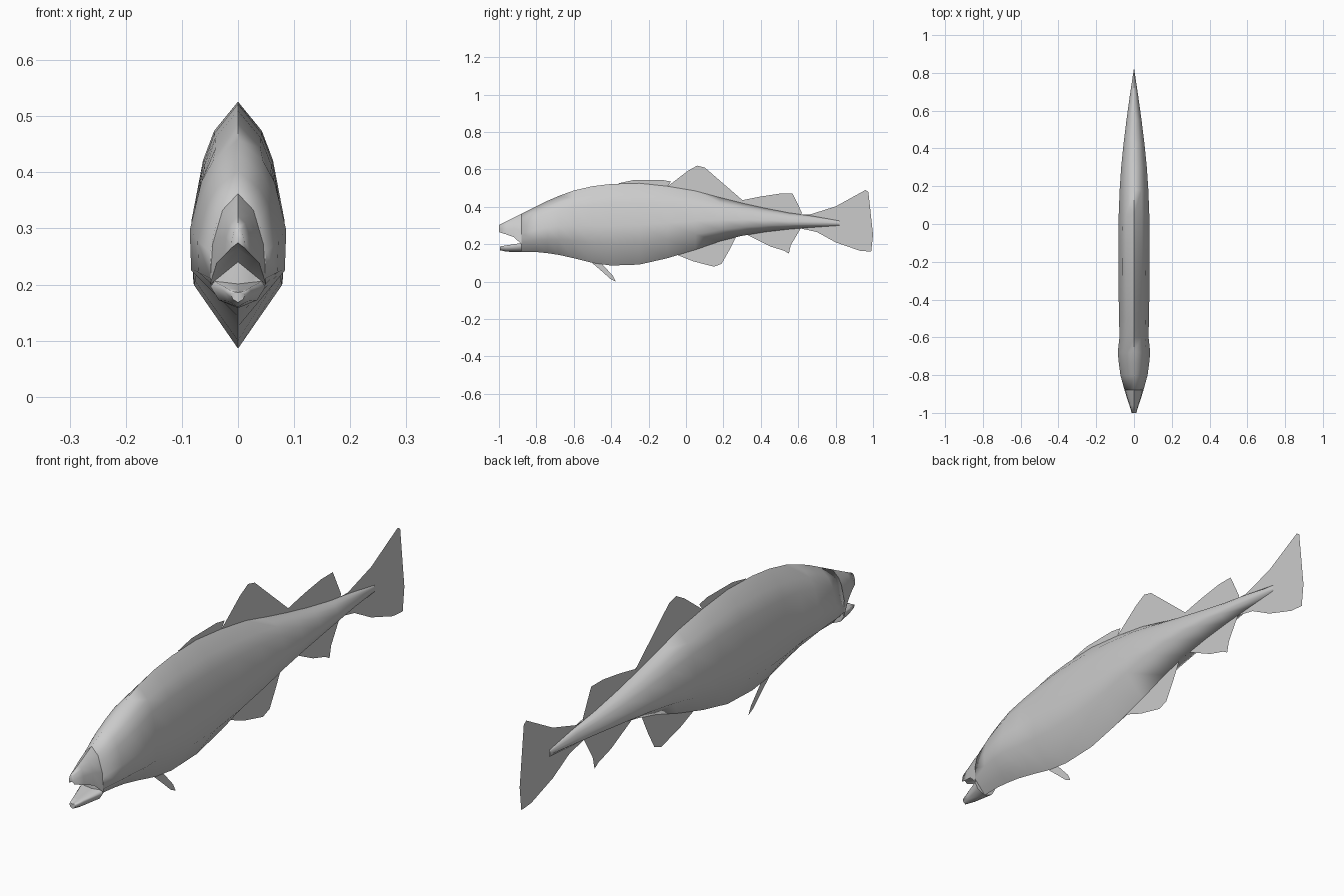
import bpy, bmesh, math

grey = bpy.data.materials.new("fish grey")
grey.diffuse_color = (0.6, 0.6, 0.6, 1)


def finish(bm, name, angle=60):
    bmesh.ops.recalc_face_normals(bm, faces=bm.faces)
    me = bpy.data.meshes.new(name)
    bm.to_mesh(me)
    bm.free()
    me.materials.append(grey)
    ob = bpy.data.objects.new(name, me)
    bpy.context.collection.objects.link(ob)
    bpy.ops.object.select_all(action='DESELECT')
    ob.select_set(True)
    bpy.context.view_layer.objects.active = ob
    bpy.ops.object.shade_smooth_by_angle(angle=math.radians(angle))


def loft(name, sections, half, angle=75):
    """Skin mirrored rings. sections: y, bottom, top, half width.
    half: (width fraction, height fraction) from top to bottom."""
    bm = bmesh.new()
    ring = half + [(-x, z) for x, z in half[-2:0:-1]]
    rings = [[bm.verts.new((x * w, y, b + z * (t - b))) for x, z in ring]
             for y, b, t, w in sections]
    n = len(ring)
    for r, s in zip(rings, rings[1:]):
        for i in range(n):
            bm.faces.new((r[i], r[(i + 1) % n], s[(i + 1) % n], s[i]))
    bm.faces.new(rings[0])
    bm.faces.new(rings[-1])
    finish(bm, name, angle)


def fin(name, outline):
    """Paper-thin fin on the centre plane, outline in (y, z)."""
    bm = bmesh.new()
    f = bm.faces.new([bm.verts.new((0, y, z)) for y, z in outline])
    bmesh.ops.triangulate(bm, faces=[f])
    finish(bm, name)


# Body from the back of the mouth to the tail root
loft("body", [
    (-0.88, 0.158, 0.362, 0.050), (-0.80, 0.158, 0.402, 0.072),
    (-0.74, 0.152, 0.432, 0.080), (-0.68, 0.143, 0.458, 0.086),
    (-0.60, 0.125, 0.487, 0.077), (-0.50, 0.100, 0.510, 0.079),
    (-0.40, 0.086, 0.522, 0.081), (-0.25, 0.091, 0.526, 0.082),
    (-0.10, 0.125, 0.510, 0.083), (0.05, 0.170, 0.485, 0.081),
    (0.18, 0.215, 0.450, 0.076), (0.30, 0.245, 0.420, 0.068),
    (0.42, 0.265, 0.393, 0.056), (0.55, 0.280, 0.368, 0.040),
    (0.68, 0.290, 0.350, 0.022), (0.82, 0.300, 0.325, 0.001)],
    [(0, 1), (0.52, 0.88), (0.76, 0.76), (1, 0.49), (0.97, 0.26), (0, 0)])

# Open mouth: two jaws
loft("upper_jaw", [
    (-1.0, 0.265, 0.303, 0.012), (-0.96, 0.252, 0.322, 0.024),
    (-0.92, 0.238, 0.342, 0.038), (-0.88, 0.200, 0.362, 0.050)],
    [(0, 1), (0.55, 0.82), (0.9, 0.45), (1, 0), (0, 0.25)])
loft("lower_jaw", [
    (-0.995, 0.168, 0.188, 0.013), (-0.96, 0.160, 0.194, 0.024),
    (-0.88, 0.158, 0.206, 0.049)],
    [(0, 0.9), (0.85, 1), (1, 0.8), (0.7, 0.3), (0, 0)])

# Fins on the back
fin("front_dorsal_ridge", [(-0.36, 0.526), (-0.28, 0.543), (-0.13, 0.544), (-0.08, 0.535),
                           (-0.10, 0.505), (-0.14, 0.48), (-0.33, 0.48)])
fin("dorsal_fin", [(-0.10, 0.508), (0.01, 0.592), (0.06, 0.62), (0.10, 0.61),
                   (0.30, 0.437), (0.30, 0.38), (-0.08, 0.45)])
fin("rear_dorsal_fin", [(0.30, 0.435), (0.40, 0.455), (0.50, 0.47), (0.57, 0.47),
                        (0.62, 0.368), (0.60, 0.33), (0.30, 0.37)])
# Fins on the belly
fin("pelvic_fin", [(-0.52, 0.115), (-0.45, 0.055), (-0.405, 0.015), (-0.375, 0.0),
                   (-0.39, 0.03), (-0.45, 0.095), (-0.47, 0.13)])
fin("anal_fin", [(-0.07, 0.152), (0.04, 0.108), (0.15, 0.08), (0.19, 0.095),
                 (0.23, 0.165), (0.27, 0.245), (0.18, 0.27), (0.0, 0.21)])
fin("rear_anal_fin", [(0.33, 0.248), (0.45, 0.188), (0.525, 0.165), (0.55, 0.15),
                      (0.56, 0.195), (0.615, 0.287), (0.55, 0.32), (0.38, 0.29)])
# Tail fin
fin("tail_fin", [(0.60, 0.36), (0.66, 0.358), (0.80, 0.402), (0.96, 0.49), (0.975, 0.48),
                 (1.0, 0.25), (0.99, 0.16), (0.93, 0.165), (0.80, 0.21), (0.70, 0.265),
                 (0.60, 0.287)])
